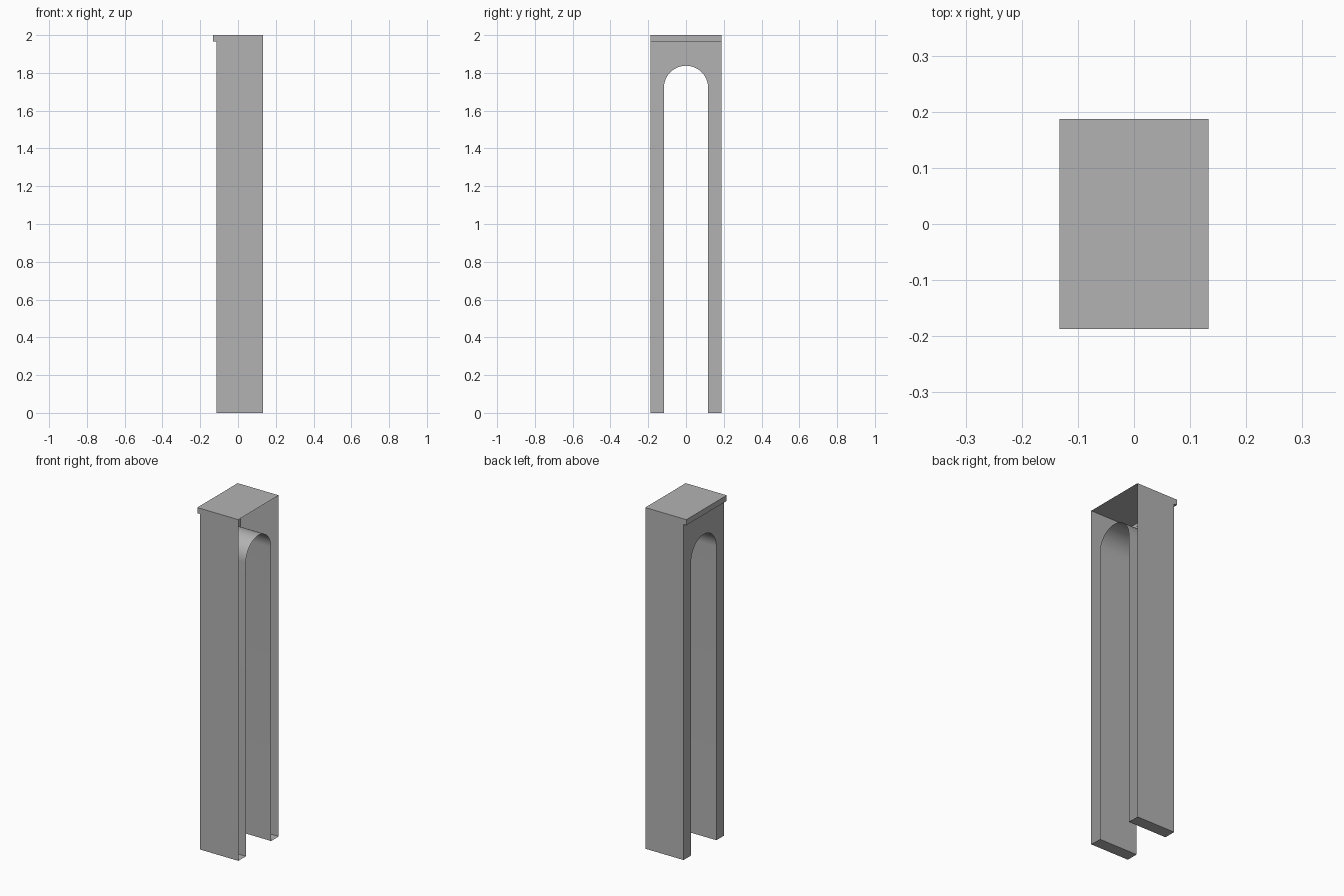
import bpy, bmesh, math
from mathutils import Vector

cube = bpy.data.objects.get("Cube")
if cube:
    bpy.data.objects.remove(cube, do_unlink=True)

HALF_X, HALF_Y = 0.133, 0.187      # overall half sizes
WALL_X = -0.115                    # arched wall, set back under the ledge
LEDGE_Z, TOP_Z = 1.967, 2.0
ARCH_R, ARCH_TOP = 0.117, 1.838
EPS = 1e-4

grey = bpy.data.materials.new("plain_grey")
grey.use_nodes = True
colour = (0.45, 0.45, 0.45, 1)
grey.diffuse_color = colour
grey.node_tree.nodes["Principled BSDF"].inputs["Base Color"].default_value = colour


def finish(name, bm):
    mesh = bpy.data.meshes.new(name)
    bm.to_mesh(mesh)
    bm.free()
    mesh.materials.append(grey)
    obj = bpy.data.objects.new(name, mesh)
    bpy.context.collection.objects.link(obj)
    bpy.ops.object.select_all(action='DESELECT')
    obj.select_set(True)
    bpy.context.view_layer.objects.active = obj
    bpy.ops.object.shade_smooth_by_angle(angle=math.radians(30))
    return obj


def remove_faces(bm, rule):
    faces = [f for f in bm.faces if rule(f.calc_center_median())]
    bmesh.ops.delete(bm, geom=faces, context='FACES')


# Arched shell: outline with two legs and a round opening, swept along x
spring = ARCH_TOP - ARCH_R
steps = 24
arch = [(ARCH_R * math.cos(math.pi * i / steps),
         spring + ARCH_R * math.sin(math.pi * i / steps)) for i in range(steps + 1)]
outline = [(-HALF_Y, 0), (-HALF_Y, LEDGE_Z), (HALF_Y, LEDGE_Z), (HALF_Y, 0),
           (ARCH_R, 0)] + arch + [(-ARCH_R, 0)]
bm = bmesh.new()
face = bm.faces.new([bm.verts.new((WALL_X, y, z)) for y, z in outline])
swept = bmesh.ops.extrude_face_region(bm, geom=[face], use_keep_orig=True)["geom"]
bmesh.ops.translate(bm, vec=Vector((HALF_X - WALL_X, 0, 0)),
                    verts=[v for v in swept if isinstance(v, bmesh.types.BMVert)])
bmesh.ops.recalc_face_normals(bm, faces=bm.faces)
# The shell is open at the +x end and under the cap
remove_faces(bm, lambda c: c.x > HALF_X - EPS or c.z > LEDGE_Z - EPS)
finish("arched_shell", bm)

# Cap: thin roof overhanging the arched wall, hollow and open at the +x end
bm = bmesh.new()
bmesh.ops.create_cube(bm, size=1)
bmesh.ops.scale(bm, vec=(2 * HALF_X, 2 * HALF_Y, TOP_Z - LEDGE_Z), verts=bm.verts)
bmesh.ops.translate(bm, vec=(0, 0, (TOP_Z + LEDGE_Z) / 2), verts=bm.verts)
bmesh.ops.bisect_plane(bm, geom=bm.verts[:] + bm.edges[:] + bm.faces[:],
                       plane_co=(WALL_X, 0, 0), plane_no=(1, 0, 0))
remove_faces(bm, lambda c: c.x > HALF_X - EPS or (c.z < LEDGE_Z + EPS and c.x > WALL_X))
finish("overhanging_cap", bm)
